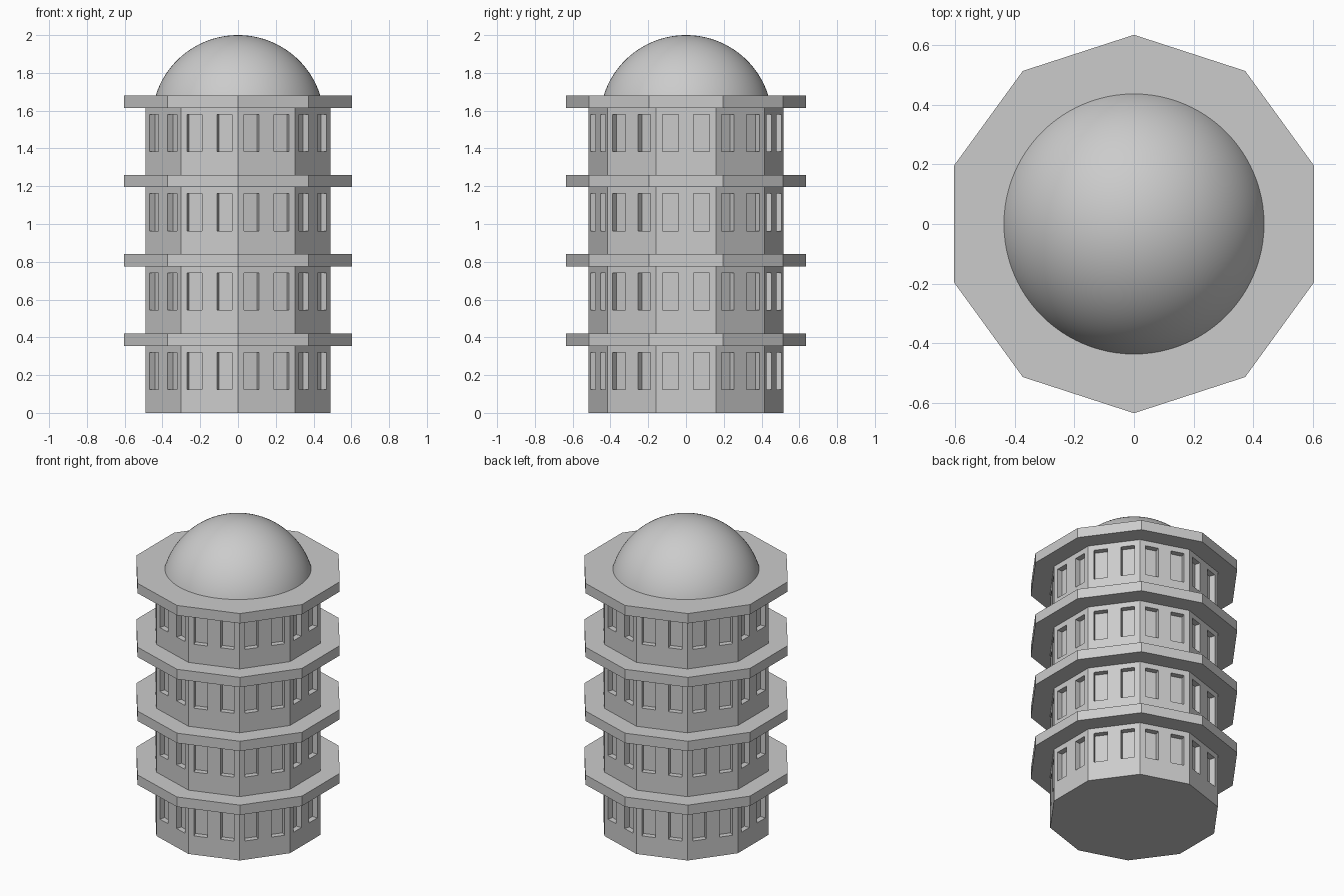
import bpy, bmesh, math
from mathutils import Matrix

SIDES = 10
FLOORS = 4
STEP = 0.42
SLAB = 0.065
WALL_R = 0.515
APOTHEM = WALL_R * math.cos(math.pi / SIDES)
DEPTH = 0.036

if "Cube" in bpy.data.objects:
    bpy.data.objects.remove(bpy.data.objects["Cube"], do_unlink=True)

stone = bpy.data.materials.new("light grey stone")
stone.use_nodes = True
colour = (0.6, 0.6, 0.6, 1)
stone.diffuse_color = colour
stone.node_tree.nodes["Principled BSDF"].inputs["Base Color"].default_value = colour


def add_object(name, bm):
    bmesh.ops.recalc_face_normals(bm, faces=bm.faces)
    mesh = bpy.data.meshes.new(name)
    bm.to_mesh(mesh)
    bm.free()
    mesh.materials.append(stone)
    obj = bpy.data.objects.new(name, mesh)
    bpy.context.collection.objects.link(obj)
    return obj


def prism(name, radius, bottom, top):
    """Ten-sided prism with a corner pointing to the front."""
    bm = bmesh.new()
    ring = [bm.verts.new((radius * math.sin(a), -radius * math.cos(a), bottom))
            for a in (math.tau * i / SIDES for i in range(SIDES))]
    base = bm.faces.new(ring)
    up = bmesh.ops.extrude_face_region(bm, geom=[base], use_keep_orig=True)["geom"]
    bmesh.ops.translate(bm, vec=(0, 0, top - bottom),
                        verts=[v for v in up if isinstance(v, bmesh.types.BMVert)])
    return add_object(name, bm)


# Tower walls
walls = prism("tower_walls", WALL_R, 0, FLOORS * STEP - SLAB)

# Window cutters: two on each side of every floor
bm = bmesh.new()
for floor in range(FLOORS):
    for side in range(SIDES):
        for offset in (-0.083, 0.083):
            turn = Matrix.Rotation(math.tau * side / SIDES, 4, "Z")
            place = Matrix.Translation((APOTHEM, offset, floor * STEP + 0.222))
            size = Matrix.Diagonal((2 * DEPTH, 0.084, 0.197, 1))
            bmesh.ops.create_cube(bm, size=1, matrix=turn @ place @ size)
cutter = add_object("window_cutter", bm)
cutter.hide_render = True

# Cut the recessed windows, then drop the cutter
cut = walls.modifiers.new("windows", "BOOLEAN")
cut.operation = "DIFFERENCE"
cut.solver = "EXACT"
cut.object = cutter
bpy.context.view_layer.objects.active = walls
bpy.ops.object.modifier_apply(modifier=cut.name)
bpy.data.objects.remove(cutter, do_unlink=True)

# Projecting ledge above each floor
for floor in range(1, FLOORS + 1):
    prism(f"ledge_{floor}", 0.634, floor * STEP - SLAB, floor * STEP)

# Dome: spherical cap resting on the top ledge
BASE_R, RISE = 0.436, 2 - FLOORS * STEP
radius = (BASE_R ** 2 + RISE ** 2) / (2 * RISE)
bm = bmesh.new()
bmesh.ops.create_uvsphere(bm, u_segments=96, v_segments=64, radius=radius,
                          matrix=Matrix.Translation((0, 0, 2 - radius)))
bmesh.ops.bisect_plane(bm, geom=bm.verts[:] + bm.edges[:] + bm.faces[:],
                       plane_co=(0, 0, FLOORS * STEP), plane_no=(0, 0, 1),
                       clear_inner=True)
dome = add_object("dome", bm)
for poly in dome.data.polygons:
    poly.use_smooth = True
